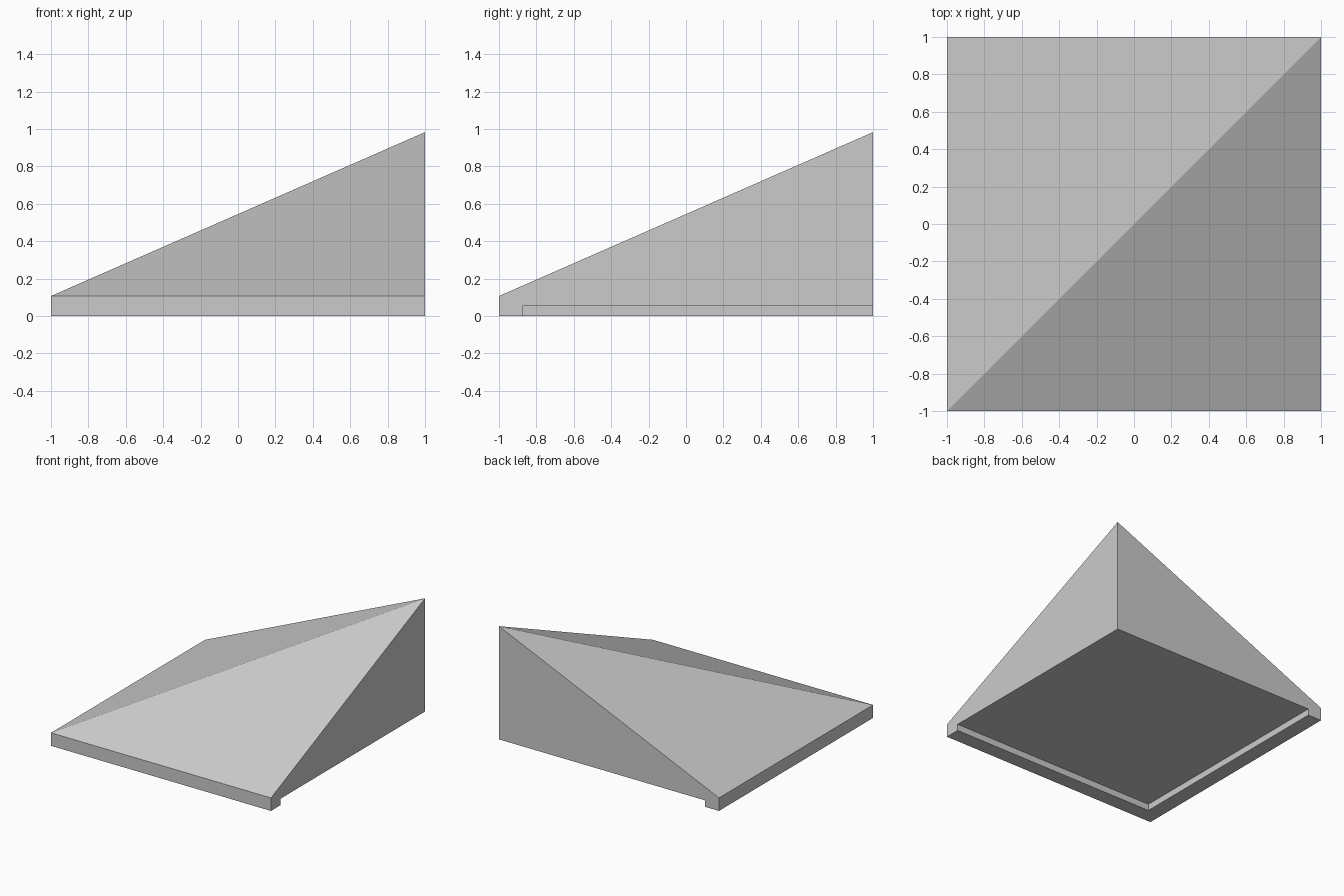
import bpy
import bmesh

cube = bpy.data.objects.get("Cube")
if cube:
    bpy.data.objects.remove(cube, do_unlink=True)

EAVE = 0.107    # height of the two low edges
PEAK = 0.983    # height of the high corner
RECESS = 0.053  # depth of the step cut underneath
LIP = -0.875    # inner edge of the lip

# One half of the corner roof; the other half mirrors it across the diagonal
half = {
    "fascia": [(-1, -1, 0), (1, -1, 0), (1, -1, EAVE), (-1, -1, EAVE)],
    "slope": [(-1, -1, EAVE), (1, -1, EAVE), (1, 1, PEAK)],
    "wall": [(1, -1, 0), (1, LIP, 0), (1, LIP, RECESS), (1, 1, RECESS),
             (1, 1, PEAK), (1, -1, EAVE)],
    "lip_underside": [(-1, -1, 0), (1, -1, 0), (1, LIP, 0), (LIP, LIP, 0)],
    "lip_inside": [(LIP, LIP, 0), (1, LIP, 0), (1, LIP, RECESS), (LIP, LIP, RECESS)],
    "ceiling": [(LIP, LIP, RECESS), (1, LIP, RECESS), (1, 1, RECESS)],
}

bm = bmesh.new()
for points in half.values():
    bm.faces.new([bm.verts.new(p) for p in points])
    bm.faces.new([bm.verts.new((y, x, z)) for x, y, z in points])

# Weld the halves, face everything outward, drop seams on flat areas
bmesh.ops.remove_doubles(bm, verts=bm.verts[:], dist=0.0001)
bmesh.ops.recalc_face_normals(bm, faces=bm.faces[:])
bmesh.ops.dissolve_limit(bm, angle_limit=0.01, verts=bm.verts[:], edges=bm.edges[:])

mesh = bpy.data.meshes.new("corner_roof")
bm.to_mesh(mesh)
bm.free()
roof = bpy.data.objects.new("corner_roof", mesh)
bpy.context.collection.objects.link(roof)

# Plain grey finish
grey = bpy.data.materials.new("light_grey")
grey.use_nodes = True
colour = (0.6, 0.6, 0.6, 1)
grey.diffuse_color = colour
grey.node_tree.nodes["Principled BSDF"].inputs["Base Color"].default_value = colour
mesh.materials.append(grey)
